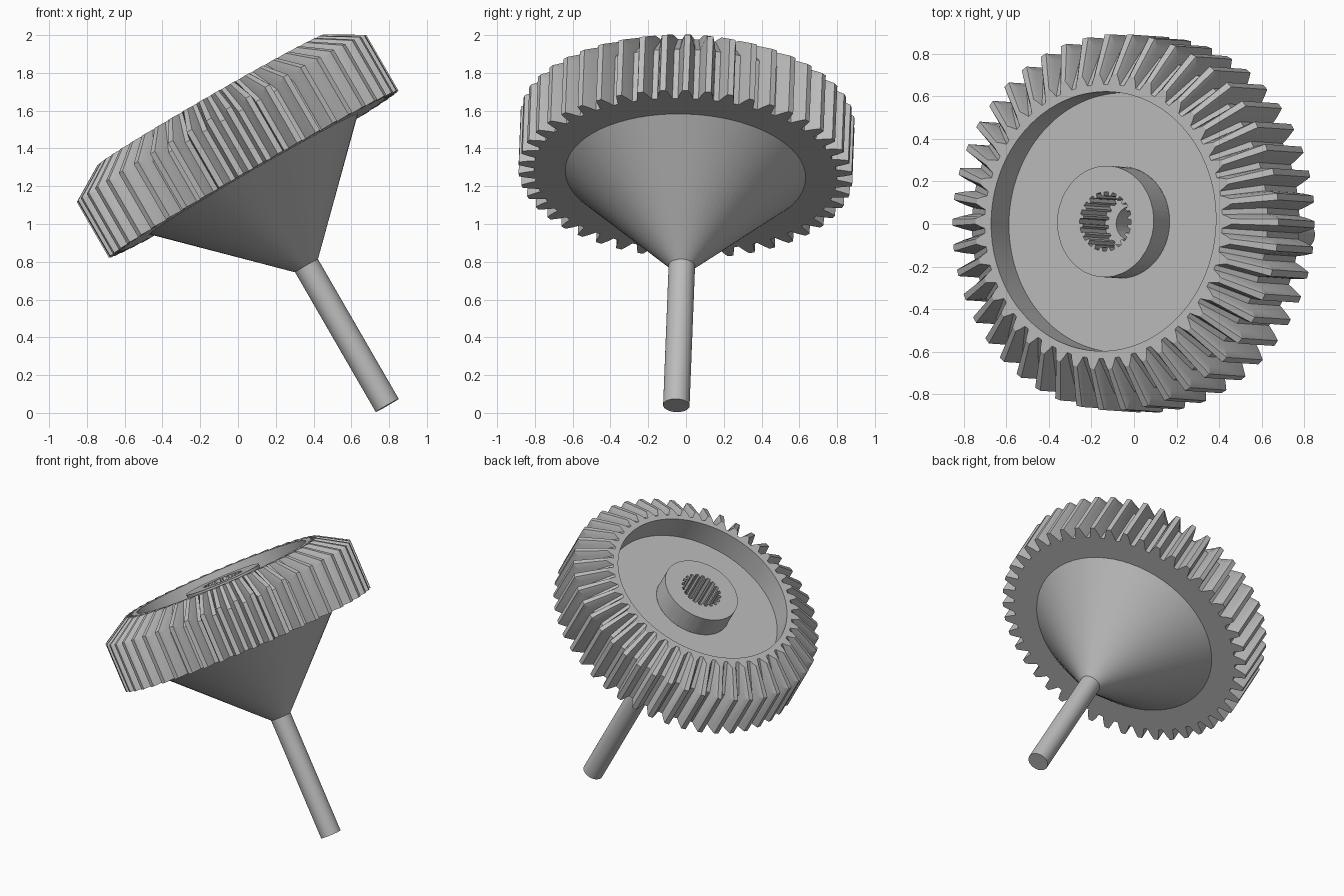
import bpy, bmesh
from math import pi, cos, sin, radians
from mathutils import Matrix, Vector

cube = bpy.data.objects.get("Cube")
if cube:
    bpy.data.objects.remove(cube, do_unlink=True)

steel = bpy.data.materials.new("grey_steel")
steel.use_nodes = True
color = (0.5, 0.5, 0.5, 1)
steel.diffuse_color = color
steel.node_tree.nodes["Principled BSDF"].inputs["Base Color"].default_value = color

# Leaning shaft axis, with the gear's underside at its origin
axis = Vector((-0.5, 0.034, 0.866)).normalized()
side = Vector((0.866, 0, 0.5)).normalized()
side = (side - axis * side.dot(axis)).normalized()
placement = Matrix((side, axis.cross(side), axis)).transposed().to_4x4()
placement.translation = (0.083, -0.003, 1.264)


def circle(radius, height, angles):
    return [(radius * cos(a), radius * sin(a), height) for a in angles]


def loft(name, rings, cap_end=False):
    """Skin a list of equal-sized rings running along the axis."""
    bm = bmesh.new()
    loops = [[bm.verts.new(p) for p in ring] for ring in rings]
    for low, high in zip(loops, loops[1:]):
        for i in range(len(low)):
            j = (i + 1) % len(low)
            bm.faces.new((low[i], low[j], high[j], high[i]))
    if cap_end:
        bm.faces.new(loops[-1])
    bmesh.ops.recalc_face_normals(bm, faces=bm.faces)
    mesh = bpy.data.meshes.new(name)
    bm.to_mesh(mesh)
    bm.free()
    mesh.materials.append(steel)
    obj = bpy.data.objects.new(name, mesh)
    bpy.context.collection.objects.link(obj)
    obj.matrix_world = placement
    bpy.ops.object.select_all(action='DESELECT')
    obj.select_set(True)
    bpy.context.view_layer.objects.active = obj
    bpy.ops.object.shade_smooth_by_angle(angle=radians(20))
    return obj


# Toothed rim: each tooth is (angle in pitches, height fraction root to tip)
TEETH = 46
tooth = [(-0.37, 0), (-0.26, 0.5), (-0.13, 1), (0.13, 1), (0.26, 0.5), (0.37, 0)]
pitch = 2 * pi / TEETH
points = [((t + a) * pitch, f) for t in range(TEETH) for a, f in tooth]
rim_angles = [a for a, f in points]


def tooth_ring(root, tip):
    """Blend (radius, height) from root to tip around the gear."""
    ring = []
    for a, f in points:
        r = root[0] + (tip[0] - root[0]) * f
        h = root[1] + (tip[1] - root[1]) * f
        ring.append((r * cos(a), r * sin(a), h))
    return ring


HUB_R, FLOOR, TOP = 0.262, 0.285, 0.453
loft("toothed_rim", [
    circle(0.63, 0, rim_angles),
    tooth_ring((0.802, 0), (0.885, 0)),
    tooth_ring((0.802, 0.30), (0.885, 0.34)),
    tooth_ring((0.645, TOP), (0.695, TOP)),
    circle(0.61, TOP, rim_angles),
    circle(0.61, FLOOR, rim_angles),
    circle(HUB_R, FLOOR, rim_angles),
])

# Hub with a splined socket and a smaller pilot hole
SPLINES = 20
step = 2 * pi / SPLINES
spline = [((k + a) * step, r) for k in range(SPLINES)
          for a, r in ((-0.3, 0.14), (0.2, 0.14), (0.3, 0.122), (0.6, 0.122))]
hub_angles = [a for a, r in spline]


def spline_ring(height):
    return [(r * cos(a), r * sin(a), height) for a, r in spline]


loft("splined_hub", [
    circle(HUB_R, FLOOR, hub_angles),
    circle(HUB_R, 0.435, hub_angles),
    spline_ring(0.435),
    spline_ring(0.195),
    circle(0.08, 0.195, hub_angles),
    circle(0.08, 0, hub_angles),
], cap_end=True)

# Cone under the gear and the thin shaft below it
round_angles = [2 * pi * i / 64 for i in range(64)]
loft("cone", [circle(0.637, 0, round_angles), circle(0.07, -0.56, round_angles)])
loft("shaft", [circle(0.07, -0.56, round_angles), circle(0.07, -1.415, round_angles)],
     cap_end=True)
